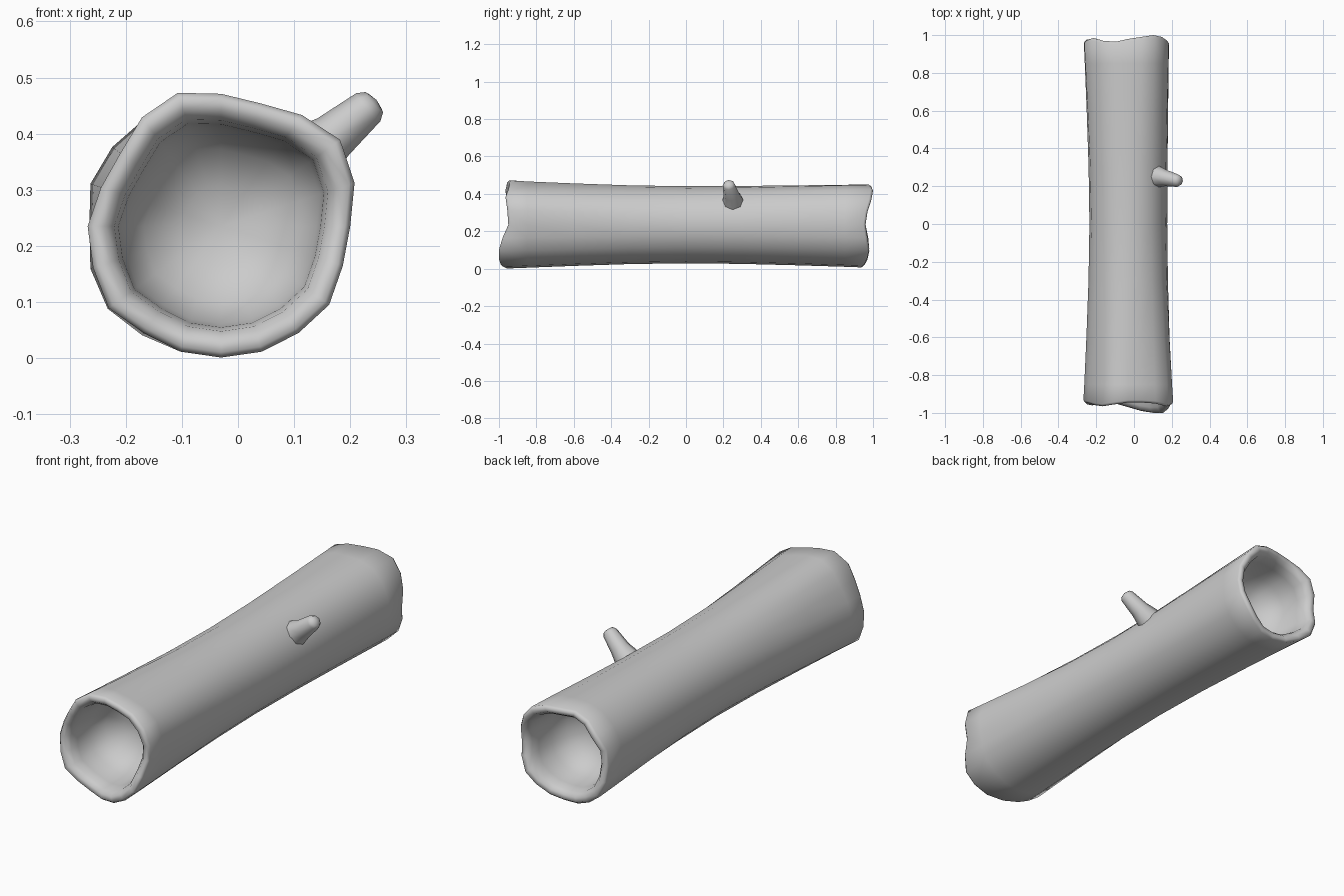
import bpy, bmesh, math
from mathutils import Vector

if "Cube" in bpy.data.objects:
    bpy.data.objects.remove(bpy.data.objects["Cube"])

N = 20
CX, CZ = -0.03, 0.235

# Ragged end outlines: radius and set-back of each of the 20 spokes
FRONT_R = [.23, .25, .262, .245, .23, .236, .25, .24, .222, .225,
           .238, .24, .248, .235, .235, .234, .235, .235, .238, .228]
BACK_R = [.215, .225, .23, .235, .225, .215, .225, .235, .24, .245,
          .235, .245, .25, .24, .235, .228, .23, .225, .225, .22]
FRONT_IN = [.05, .045, .035, .05, .055, .055, .045, .035, .04, .05,
            .055, .045, .04, .045, .05, .03, .01, 0, 0, .02]
BACK_IN = [.04, .03, .01, 0, .01, .02, .035, .03, .015, .03,
           .04, .025, .02, .03, .045, .05, .045, .03, .02, .03]
MID_R = .206


def make_object(name, bm, angle):
    bmesh.ops.recalc_face_normals(bm, faces=bm.faces)
    mesh = bpy.data.meshes.new(name)
    bm.to_mesh(mesh)
    bm.free()
    obj = bpy.data.objects.new(name, mesh)
    bpy.context.collection.objects.link(obj)
    bpy.context.view_layer.objects.active = obj
    obj.select_set(True)
    bpy.ops.object.shade_smooth_by_angle(angle=math.radians(angle))
    obj.select_set(False)
    return obj


def bridge(bm, a, b):
    n = len(a)
    for i in range(n):
        bm.faces.new((a[i], a[(i + 1) % n], b[(i + 1) % n], b[i]))


def fan(bm, ring, point):
    c = bm.verts.new(point)
    for i in range(len(ring)):
        bm.faces.new((ring[i], ring[(i + 1) % len(ring)], c))


def spoke(bm, i, r, y):
    a = math.tau * i / N
    return bm.verts.new((CX + r * math.cos(a), y, CZ + r * math.sin(a)))


def half_rings(bm, sign, radii, insets):
    """Rings from near the middle to the rim, over the lip, into the hollow."""
    rings = []
    # outer bark: (distance from middle, blend towards end outline)
    for y, w in ((.3, .15), (.6, .5), (.85, .85)):
        rings.append([spoke(bm, i, MID_R + (radii[i] - MID_R) * w, sign * y)
                      for i in range(N)])
    # rounded lip and hollow: (radius scale, depth, share of the ragged set-back)
    for s, d, k in ((1, .012, 1), (.96, .0, 1), (.87, .004, 1), (.80, .03, .9),
                    (.77, .08, .7), (.74, .18, .3), (.58, .26, 0), (.3, .30, 0)):
        rings.append([spoke(bm, i, radii[i] * s, sign * (1 - d - insets[i] * k))
                      for i in range(N)])
    for a, b in zip(rings, rings[1:]):
        bridge(bm, a, b)
    fan(bm, rings[-1], (CX, sign * .69, CZ))
    return rings[0]


# Log with a hollow at each end
bm = bmesh.new()
middle = [spoke(bm, i, MID_R, 0) for i in range(N)]
bridge(bm, middle, half_rings(bm, -1, FRONT_R, FRONT_IN))
bridge(bm, middle, half_rings(bm, 1, BACK_R, BACK_IN))
make_object("hollow_log", bm, 80)

# Broken branch stub with flared base
bm = bmesh.new()
axis = Vector((.72, -.13, .62)).normalized()
u = Vector((0, 1, 0)).cross(axis).normalized()
v = axis.cross(u)
stub = []
for x, y, z, r in ((.095, .25, .335, .062), (.13, .25, .365, .056), (.17, .243, .395, .043),
                   (.232, .229, .447, .033), (.243, .227, .456, .024)):
    c = Vector((x, y, z))
    stub.append([bm.verts.new(c + r * (u * math.cos(math.tau * i / 8) + v * math.sin(math.tau * i / 8)))
                 for i in range(8)])
for a, b in zip(stub, stub[1:]):
    bridge(bm, a, b)
fan(bm, stub[-1], (.247, .226, .46))
make_object("branch_stub", bm, 60)
